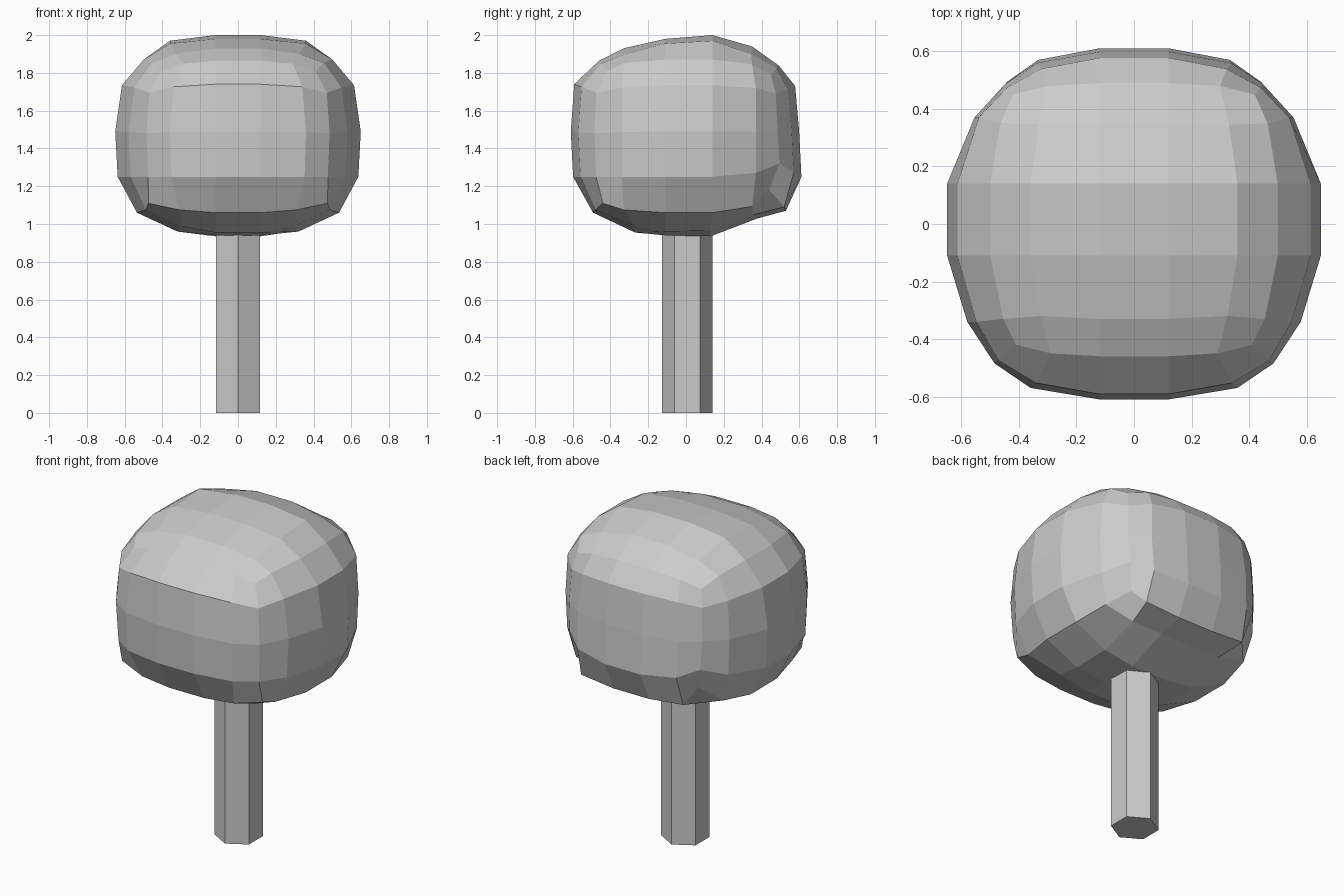
import bpy, bmesh

if "Cube" in bpy.data.objects:
    bpy.data.objects.remove(bpy.data.objects["Cube"])

# Trunk: hexagonal prism
bpy.ops.mesh.primitive_cylinder_add(vertices=6, radius=0.134, depth=1.0, location=(0, 0.007, 0.5))
bpy.context.object.name = "trunk"

# Canopy: rounded 5 x 5 x 4 box, defined on its right half and mirrored
path = [(3, 0), (4, 0), (5, 0), (5, 1), (5, 2), (5, 3), (5, 4), (5, 5), (4, 5), (3, 5)]
round_x = [.12, .36, .485, .58, .65, .65, .555, .45, .34, .12]
round_y = [-.61, -.57, -.485, -.34, -.11, .14, .37, .49, .565, .605]
square_x = [.12, .29, .41, .455, .50, .50, .465, .42, .30, .12]
square_y = [-.46, -.45, -.42, -.33, -.11, .14, .35, .45, .48, .49]
pos = {}


def put(i, j, level, x, y, z):
    pos[i, j, level] = (x, y, z)
    pos[5 - i, j, level] = (-x, y, z)


def ring(level, xs, ys, sx, sf, sb, front, f_corner, side, b_corner, back):
    mix = lambda a, b: a + 0.3 * (b - a)
    zs = [front, mix(front, f_corner), f_corner, mix(side, f_corner), side,
          side, mix(side, b_corner), b_corner, mix(back, b_corner), back]
    for n, (i, j) in enumerate(path):
        x = xs[n] if i == 3 else xs[n] * sx
        scale = sf if j == 0 else sb if j == 5 else 1
        put(i, j, level, x, ys[n] * scale, zs[n])


ring(0, square_x, square_y, 1.07, 1.07, 1.08, 1.06, 1.11, 1.06, 1.17, 1.07)
ring(1, round_x, round_y, 0.98, 0.98, 1.01, 1.25, 1.25, 1.25, 1.32, 1.25)
ring(2, round_x, round_y, 1.0, 1.0, 0.99, 1.49, 1.48, 1.49, 1.49, 1.49)
ring(3, round_x, round_y, 0.945, 0.97, 0.955, 1.74, 1.695, 1.735, 1.69, 1.73)
ring(4, square_x, square_y, 1.0, 1.0, 1.0, 1.865, 1.81, 1.87, 1.79, 1.84)

# Canopy corners that stick out or are dented
put(5, 0, 0, .475, -.44, 1.11)
put(5, 5, 0, .39, .44, 1.18)
put(4, 5, 0, .345, .52, 1.09)
put(5, 0, 3, .47, -.475, 1.695)
put(5, 5, 3, .44, .475, 1.69)
put(5, 4, 3, .54, .37, 1.72)


def cap(level, front, f_corner, side_front, side_back, b_corner, back, mid_front, mid_back):
    cells = [(3, 1), (4, 1), (4, 2), (4, 3), (4, 4), (3, 4), (3, 2), (3, 3)]
    pts = [front, f_corner, side_front, side_back, b_corner, back, mid_front, mid_back]
    for (i, j), p in zip(cells, pts):
        put(i, j, level, *p)


cap(4, (.12, -.33, 1.93), (.325, -.32, 1.90), (.36, -.11, 1.955), (.36, .14, 1.97),
    (.33, .345, 1.90), (.12, .35, 1.94), (.12, -.11, 1.98), (.12, .14, 2.0))
cap(0, (.12, -.27, .955), (.30, -.27, .99), (.32, -.11, .96), (.32, .13, .965),
    (.31, .36, 1.05), (.12, .38, 1.03), (.12, -.11, .94), (.12, .13, .935))

bm = bmesh.new()
vert = {k: bm.verts.new(p) for k, p in pos.items()}
for level in (0, 4):
    for i in range(5):
        for j in range(5):
            bm.faces.new([vert[a, b, level] for a, b in
                          ((i, j), (i + 1, j), (i + 1, j + 1), (i, j + 1))])
loop = path + [(5 - i, j) for i, j in reversed(path)]
for level in range(4):
    for a, b in zip(loop, loop[1:] + loop[:1]):
        bm.faces.new([vert[a + (level,)], vert[b + (level,)],
                      vert[b + (level + 1,)], vert[a + (level + 1,)]])
bmesh.ops.recalc_face_normals(bm, faces=bm.faces)
mesh = bpy.data.meshes.new("canopy")
bm.to_mesh(mesh)
bm.free()
bpy.context.collection.objects.link(bpy.data.objects.new("canopy", mesh))
